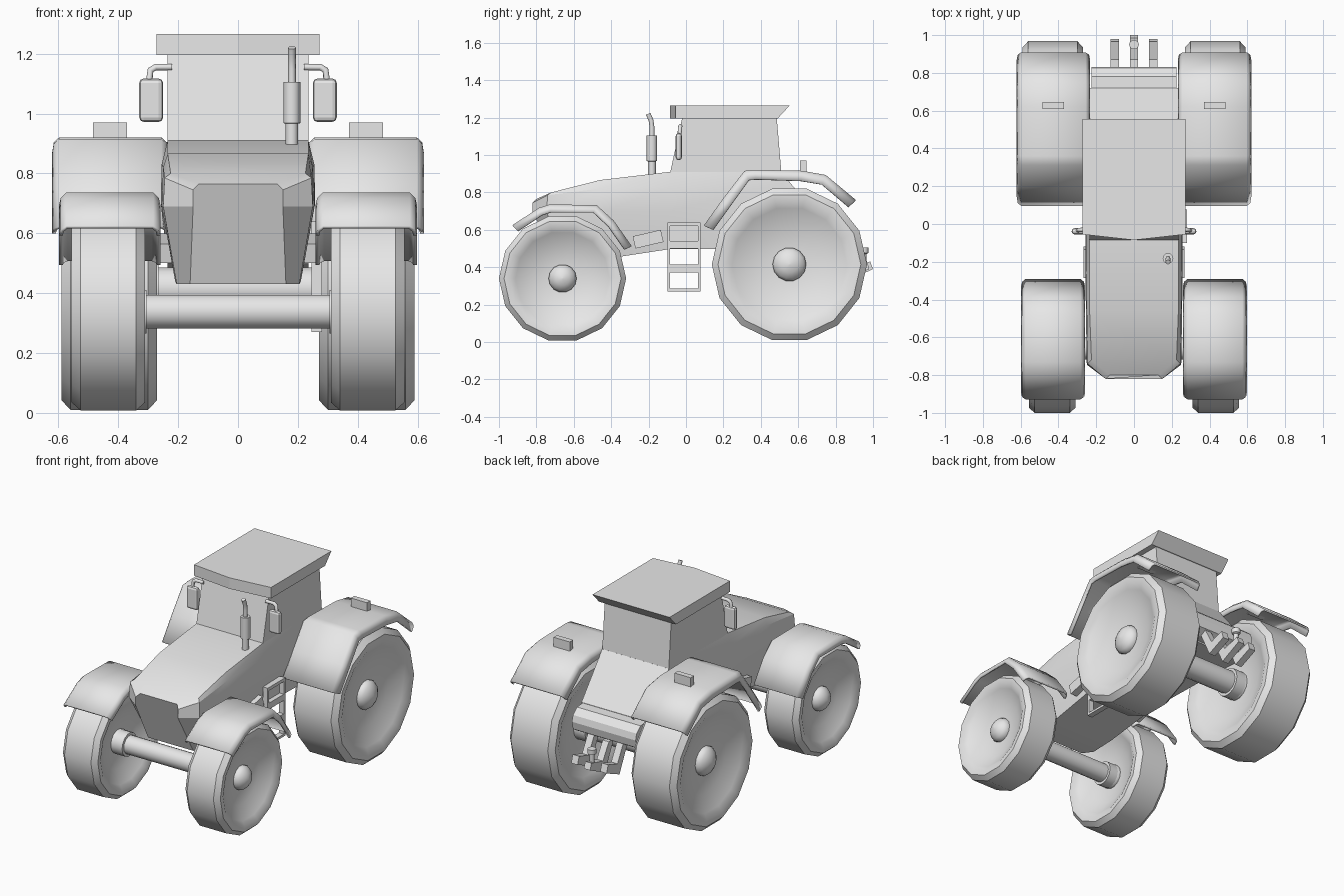
import bpy, bmesh, math
from mathutils import Vector

if "Cube" in bpy.data.objects:
    bpy.data.objects.remove(bpy.data.objects["Cube"], do_unlink=True)

grey = bpy.data.materials.new("plain_grey")
grey.use_nodes = True
grey.diffuse_color = (0.8, 0.8, 0.8, 1)
grey.node_tree.nodes["Principled BSDF"].inputs["Base Color"].default_value = (0.8, 0.8, 0.8, 1)


def add(name, bm, smooth=0):
    """Turn a bmesh into a named object; smooth is the sharp-edge angle."""
    bmesh.ops.recalc_face_normals(bm, faces=bm.faces)
    mesh = bpy.data.meshes.new(name)
    bm.to_mesh(mesh)
    bm.free()
    mesh.materials.append(grey)
    if smooth:
        mesh.shade_smooth()
        mesh.set_sharp_from_angle(angle=math.radians(smooth))
    obj = bpy.data.objects.new(name, mesh)
    bpy.context.collection.objects.link(obj)
    return obj


def loft(name, rings, smooth=0, closed=True, caps=True):
    """Skin a row of equal point rings."""
    bm = bmesh.new()
    rows = [[bm.verts.new(p) for p in ring] for ring in rings]
    n = len(rows[0])
    for a, b in zip(rows, rows[1:]):
        for i in range(n if closed else n - 1):
            j = (i + 1) % n
            bm.faces.new((a[i], a[j], b[j], b[i]))
    if caps:
        bm.faces.new(rows[0])
        bm.faces.new(rows[-1])
    return add(name, bm, smooth)


def prism(name, yz, x0, x1):
    return loft(name, [[(x, y, z) for y, z in yz] for x in (x0, x1)])


def box(name, x, y, z):
    return prism(name, [(y[0], z[0]), (y[1], z[0]), (y[1], z[1]), (y[0], z[1])], x[0], x[1])


def bevel(obj, width, segments=2):
    mod = obj.modifiers.new("Bevel", "BEVEL")
    mod.width, mod.segments = width, segments


def turned(name, profile, centre, axis="x", sides=14, smooth=40):
    """Revolve (along, radius) pairs around an axis."""
    rings = []
    for along, r in profile:
        ring = []
        for i in range(sides):
            a = math.tau * i / sides
            c, s = r * math.cos(a), r * math.sin(a)
            p = (along, c, s) if axis == "x" else (c, s, along)
            ring.append(Vector(centre) + Vector(p))
        rings.append(ring)
    return loft(name, rings, smooth)


def tube(name, points, radius):
    """Round pipe along a path, turned into a mesh."""
    curve = bpy.data.curves.new(name + "_path", "CURVE")
    curve.dimensions = "3D"
    curve.bevel_depth, curve.bevel_resolution, curve.use_fill_caps = radius, 2, True
    line = curve.splines.new("POLY")
    line.points.add(len(points) - 1)
    for p, co in zip(line.points, points):
        p.co = (*co, 1)
    path = bpy.data.objects.new(name + "_path", curve)
    bpy.context.collection.objects.link(path)
    bpy.context.view_layer.update()
    mesh = bpy.data.meshes.new_from_object(path.evaluated_get(bpy.context.evaluated_depsgraph_get()))
    bpy.data.objects.remove(path, do_unlink=True)
    bm = bmesh.new()
    bm.from_mesh(mesh)
    bpy.data.meshes.remove(mesh)
    return add(name, bm, 50)


def wheel(name, x, y, radius, half, hub):
    side = [(half - .012, .003), (half - .02, .5 * hub), (half - .04, .85 * hub), (half - .06, hub),
            (half - .075, hub), (half - .065, .5 * radius), (half - .02, .74 * radius),
            (half - .002, .83 * radius), (half, .92 * radius), (half - .03, radius)]
    turned(name, side + [(-a, r) for a, r in reversed(side)], (x, y, radius))


def fender(name, path, hub, x0, x1, lip, s):
    """Bent plate over a wheel, its side edges rolled towards the hub."""
    section = [(x0, lip), (x0 + .005, .015), (x0 + .02, 0),
               (x1 - .02, 0), (x1 - .005, .015), (x1, lip)]
    rings = []
    for y, z in path:
        d = (Vector(hub) - Vector((y, z))).normalized()
        rings.append([(s * x, y + d.x * drop, z + d.y * drop) for x, drop in section])
    obj = loft(name, rings, 50, closed=False, caps=False)
    mod = obj.modifiers.new("Thickness", "SOLIDIFY")
    mod.thickness, mod.offset = .012, 0


# Hood and main body: half sections of bottom, waist, shoulder and top
halves = [
    [(.16, -.68, .43), (.15, -.82, .69), (.15, -.82, .745), (.13, -.80, .765)],
    [(.205, -.62, .43), (.25, -.745, .69), (.245, -.74, .785), (.225, -.72, .80)],
    [(.21, -.46, .44), (.255, -.46, .69), (.25, -.46, .82), (.235, -.46, .866)],
    [(.22, -.085, .497), (.258, -.085, .70), (.255, -.085, .83), (.235, -.085, .91)],
    [(.235, .51, .497), (.235, .51, .70), (.235, .51, .85), (.235, .51, .91)],
    [(.235, .72, .48), (.235, .72, .54), (.235, .72, .60), (.235, .72, .65)]]
loft("body", [h + [(-x, y, z) for x, y, z in reversed(h)] for h in halves], 25)
prism("rear_housing", [(.68, .65), (.78, .645), (.82, .61), (.83, .57), (.82, .52), (.77, .49), (.68, .49)],
      -.225, .225)

# Cab and overhanging roof
prism("cab", [(-.085, .905), (.51, .905), (.485, 1.2), (-.02, 1.2)], -.235, .235)
loft("roof", [[(-.272, -.055, z), (0, -.085, z), (.272, -.055, z), (.272, back, z), (-.272, back, z)]
              for z, back in ((1.195, .49), (1.265, .555))])

# Axles
turned("front_axle", [(-.36, .058), (.36, .058)], (0, -.66, .338))
turned("rear_axle", [(-.36, .072), (.36, .072)], (0, .553, .415))

rear_path = [(.10, .62), (.2, .76), (.315, .91), (.36, .915), (.62, .91), (.745, .888), (.905, .755)]
front_path = [(-.925, .62), (-.785, .712), (-.73, .73), (-.48, .727), (-.39, .645), (-.295, .51)]

for side, s in (("left", 1), ("right", -1)):
    # Wheels and axle flanges
    wheel(side + "_front_wheel", s * .433, -.66, .34, .123, .075)
    wheel(side + "_rear_wheel", s * .43, .553, .415, .16, .09)
    turned(side + "_front_flange", [(-.03, .075), (.03, .075)], (s * .335, -.66, .338))
    turned(side + "_rear_flange", [(-.035, .09), (.035, .09)], (s * .3, .553, .415))

    # Fenders and the lights on them
    fender(side + "_rear_fender", rear_path, (.553, .415), .238, .615, .05, s)
    fender(side + "_front_fender", front_path, (-.66, .34), .265, .592, .038, s)
    box(side + "_fender_light", (s * .37, s * .485), (.61, .645), (.90, .97))

    # Battery box, tilted along the chassis
    prism(side + "_battery_box", [(-.285, .565), (-.135, .60), (-.12, .535), (-.27, .50)], s * .2, s * .268)

    # Mirror on a bent arm
    bevel(box(side + "_mirror", (s * .25, s * .33), (-.055, -.022), (.972, 1.117)), .015)
    tube(side + "_mirror_arm", [(s * .22, -.03, 1.155), (s * .275, -.03, 1.155), (s * .292, -.032, 1.145),
                               (s * .298, -.035, 1.1)], .011)

    # Lower hitch arm
    prism(side + "_hitch_arm", [(.76, .52), (.81, .52), (.87, .41), (.965, .44), (.98, .39), (.85, .335)],
          s * .08, s * .125)

# Centre drawbar with its pin
prism("drawbar", [(.76, .50), (.81, .50), (.87, .40), (.985, .43), (1.0, .39), (.85, .32)], -.022, .022)
turned("hitch_pin", [(.38, .015), (.47, .015), (.475, .026), (.505, .026)], (0, .95, 0), "z", 10)

# Exhaust stack with a curved tip
turned("exhaust_muffler", [(.88, .021), (.966, .021), (.968, .028), (1.105, .028)], (.18, -.182, 0), "z", 12)
tube("exhaust_tip", [(.18, -.182, 1.09), (.18, -.182, 1.15), (.18, -.187, 1.185), (.18, -.202, 1.22)], .013)

# Access ladder on the left
for label, y in (("front", -.1), ("rear", .063)):
    box("ladder_rail_" + label, (.245, .28), (y, y + .015), (.27, .64))
for i, (low, high) in enumerate(((.27, .285), (.372, .415), (.5, .54), (.62, .64))):
    box(f"ladder_step_{i + 1}", (.245, .28), (-.09, .07), (low, high))
box("ladder_mount", (.2, .25), (-.09, .07), (.5, .64))
